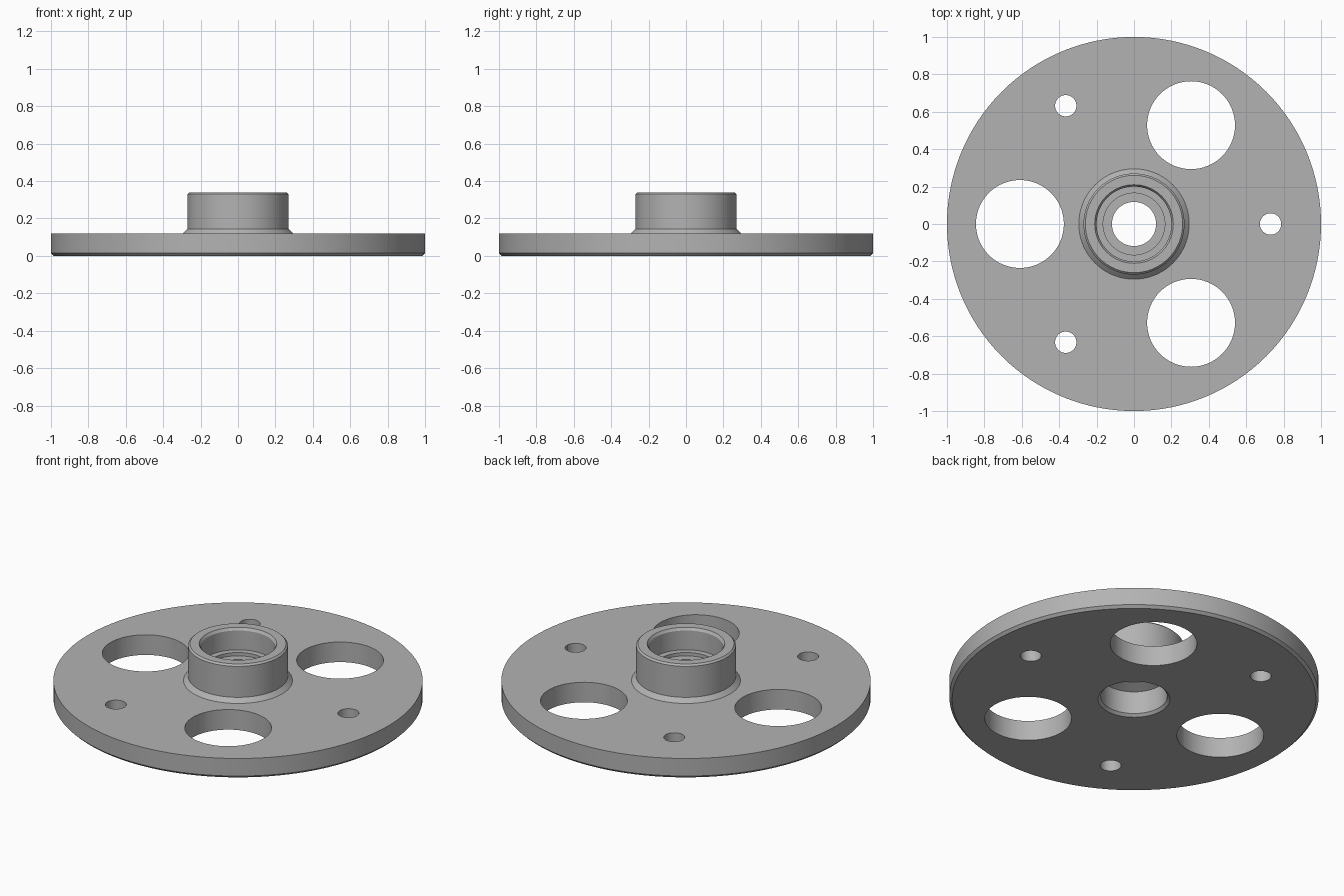
import bpy, bmesh
from math import radians, cos, sin, pi

cube = bpy.data.objects.get("Cube")
if cube:
    bpy.data.objects.remove(cube, do_unlink=True)

grey = bpy.data.materials.new("machined grey")
grey.use_nodes = True
colour = (0.45, 0.45, 0.45, 1)
grey.diffuse_color = colour
grey.node_tree.nodes["Principled BSDF"].inputs["Base Color"].default_value = colour


def lathe(name, profile, steps=128):
    """Turn a closed (radius, height) profile about the z axis."""
    bm = bmesh.new()
    verts = [bm.verts.new((r, 0, z)) for r, z in profile]
    edges = [bm.edges.new((v, verts[(i + 1) % len(verts)])) for i, v in enumerate(verts)]
    bmesh.ops.spin(bm, geom=verts + edges, cent=(0, 0, 0), axis=(0, 0, 1),
                   angle=2 * pi, steps=steps, use_duplicate=False)
    bmesh.ops.remove_doubles(bm, verts=bm.verts, dist=1e-5)
    bmesh.ops.recalc_face_normals(bm, faces=bm.faces)
    mesh = bpy.data.meshes.new(name)
    bm.to_mesh(mesh)
    bm.free()
    obj = bpy.data.objects.new(name, mesh)
    bpy.context.collection.objects.link(obj)
    mesh.materials.append(grey)
    return obj


# Plate and hub turned in one piece, with a stepped bore
hub_plate = lathe("hub_plate", [
    (0.985, 0), (1, 0.015), (1, 0.12),               # plate rim
    (0.295, 0.12), (0.27, 0.145),                    # hub foot
    (0.27, 0.33), (0.26, 0.34),                      # hub wall and top chamfer
    (0.21, 0.34), (0.2, 0.325), (0.2, 0.21),         # upper recess
    (0.165, 0.21), (0.165, 0.19), (0.118, 0.19),     # seat and inner lip
    (0.118, 0.175), (0.18, 0.15),                    # tapered underside of lip
    (0.18, 0.015), (0.195, 0),                       # lower bore
])


def drill(name, distance, radius, start):
    """Cut three evenly spaced round holes through the plate."""
    for k in range(3):
        a = radians(start + 120 * k)
        bpy.ops.mesh.primitive_cylinder_add(
            vertices=64, radius=radius, depth=0.4,
            location=(distance * cos(a), distance * sin(a), 0.06))
        cutter = bpy.context.object
        cutter.name = name
        cutter.data.materials.append(grey)
        cut = hub_plate.modifiers.new(name, 'BOOLEAN')
        cut.operation = 'DIFFERENCE'
        cut.solver = 'EXACT'
        cut.object = cutter
        bpy.ops.object.select_all(action='DESELECT')
        bpy.context.view_layer.objects.active = hub_plate
        hub_plate.select_set(True)
        bpy.ops.object.modifier_apply(modifier=cut.name)
        bpy.data.objects.remove(cutter, do_unlink=True)


drill("large_hole", 0.61, 0.235, 60)
drill("bolt_hole", 0.73, 0.057, 0)

bpy.ops.object.shade_smooth_by_angle(angle=radians(20))
